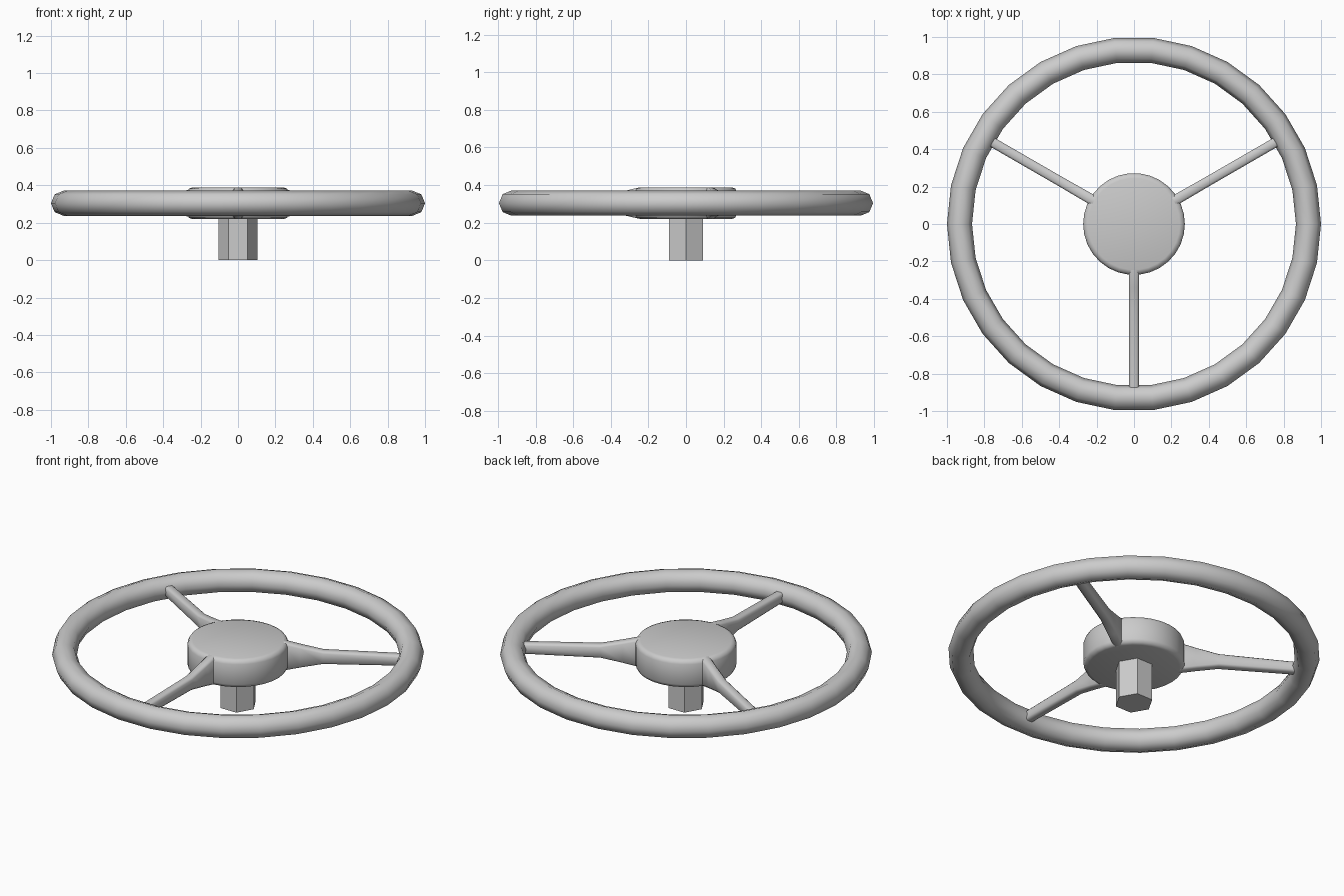
import bpy, bmesh, math
from mathutils import Matrix, Vector

if "Cube" in bpy.data.objects:
    bpy.data.objects.remove(bpy.data.objects["Cube"])

ZC = 0.304  # mid height of the wheel


def finish(name, bm, angle=None):
    bmesh.ops.recalc_face_normals(bm, faces=bm.faces[:])
    mesh = bpy.data.meshes.new(name)
    bm.to_mesh(mesh)
    bm.free()
    ob = bpy.data.objects.new(name, mesh)
    bpy.context.collection.objects.link(ob)
    if angle:
        bpy.ops.object.select_all(action='DESELECT')
        ob.select_set(True)
        bpy.context.view_layer.objects.active = ob
        bpy.ops.object.shade_smooth_by_angle(angle=math.radians(angle))
    return ob


def loft(bm, rings, closed=False):
    """Skin equal-length rings of points; cap the ends unless closed."""
    vs = [[bm.verts.new(p) for p in ring] for ring in rings]
    n = len(vs[0])
    pairs = list(zip(vs, vs[1:])) + ([(vs[-1], vs[0])] if closed else [])
    for a, b in pairs:
        for i in range(n):
            j = (i + 1) % n
            bm.faces.new((a[i], a[j], b[j], b[i]))
    if not closed:
        bm.faces.new(vs[0])
        bm.faces.new(vs[-1])


def circle(r, z, n):
    return [(r * math.cos(math.tau * i / n), r * math.sin(math.tau * i / n), z) for i in range(n)]


# rim: 30-segment torus with an eight-sided tube
bm = bmesh.new()
tube = 0.067
section = [math.tau * k / 8 for k in range(8)]
loft(bm, [circle(1 - tube + tube * math.cos(t), ZC + tube * math.sin(t), 30) for t in section], closed=True)
finish("rim", bm, 60)

# hub: disc with rounded edges
bm = bmesh.new()
profile = [(0.245, -0.084), (0.263, -0.078), (0.272, -0.06),
           (0.272, 0.06), (0.263, 0.078), (0.245, 0.084)]
loft(bm, [circle(r, ZC + z, 30) for r, z in profile])
finish("hub", bm, 50)

# shaft: hexagonal post below the hub
bm = bmesh.new()
loft(bm, [circle(0.104, 0, 6), circle(0.104, 0.25, 6)])
finish("shaft", bm)

# spokes: chamfered bars, deep at the hub and slim at the rim
stations = [(0.22, 0.083, 0.028), (0.25, 0.083, 0.028), (0.34, 0.062, 0.027),
            (0.46, 0.037, 0.026), (0.90, 0.030, 0.026)]
for k, deg in enumerate((-90, 30, 150)):
    bm = bmesh.new()
    rot = Matrix.Rotation(math.radians(deg), 3, 'Z')
    rings = []
    for r, h, w in stations:
        c = 0.010
        pts = [(w, h - c), (w - c, h), (c - w, h), (-w, h - c),
               (-w, c - h), (c - w, -h), (w - c, -h), (w, c - h)]
        rings.append([rot @ Vector((r, y, ZC + z)) for y, z in pts])
    loft(bm, rings)
    finish(f"spoke_{k + 1}", bm, 60)
